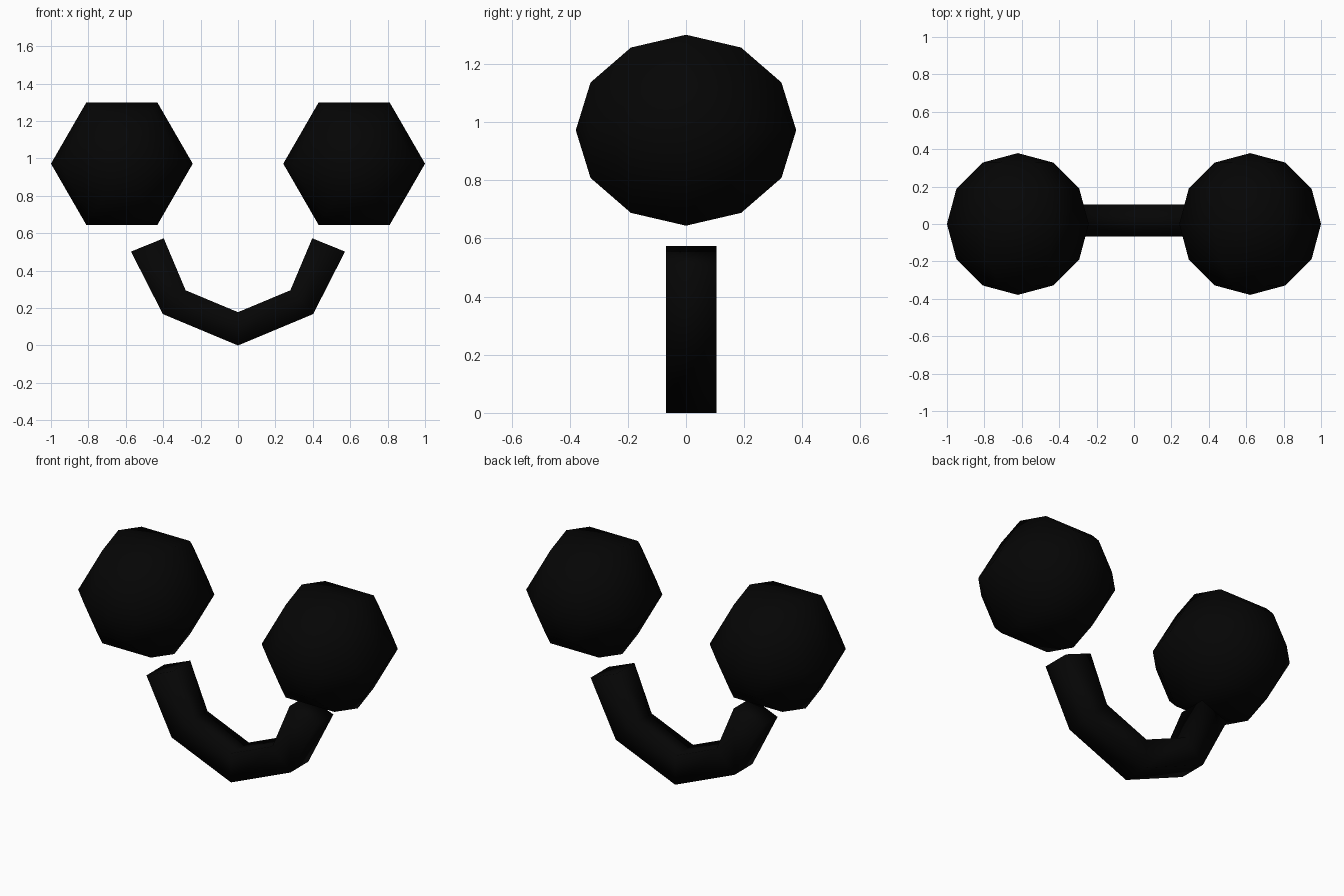
import bpy
import bmesh
from math import radians
from mathutils import Matrix

cube = bpy.data.objects.get("Cube")
if cube:
    bpy.data.objects.remove(cube, do_unlink=True)

black = bpy.data.materials.new("near_black")
black.use_nodes = True
colour = (0.0015, 0.0015, 0.0015, 1)
black.diffuse_color = colour
black.node_tree.nodes["Principled BSDF"].inputs["Base Color"].default_value = colour


def add_object(name, bm):
    """Turn a bmesh into a smooth-shaded black object."""
    bmesh.ops.recalc_face_normals(bm, faces=bm.faces[:])
    for face in bm.faces:
        face.smooth = True
    mesh = bpy.data.meshes.new(name)
    bm.to_mesh(mesh)
    bm.free()
    mesh.materials.append(black)
    obj = bpy.data.objects.new(name, mesh)
    bpy.context.collection.objects.link(obj)


# Eyes: six-sided balls, poles to front and back, corners to the sides
for name, side in (("left_eye", 1), ("right_eye", -1)):
    bm = bmesh.new()
    bmesh.ops.create_uvsphere(bm, u_segments=6, v_segments=6, radius=0.379)
    bm.transform(Matrix.Translation((side * 0.621, 0, 0.972))
                 @ Matrix.Rotation(radians(90), 4, "X")
                 @ Matrix.Rotation(radians(90), 4, "Z"))
    add_object(name, bm)

# Smile: square bar bent through four straight pieces
half = [  # inner x, inner z, outer x, outer z
    (0, 0.178, 0, 0),
    (0.28, 0.295, 0.402, 0.168),
    (0.397, 0.573, 0.572, 0.502),
]
sections = [(-a, b, -c, d) for a, b, c, d in half[:0:-1]] + half
front, back = -0.068, 0.105
bm = bmesh.new()
rings = []
for ix, iz, ox, oz in sections:
    corners = ((ix, front, iz), (ix, back, iz), (ox, back, oz), (ox, front, oz))
    rings.append([bm.verts.new(c) for c in corners])
for a, b in zip(rings, rings[1:]):
    for i in range(4):
        j = (i + 1) % 4
        bm.faces.new((a[i], a[j], b[j], b[i]))
# End caps
bm.faces.new(rings[0])
bm.faces.new(rings[-1])
add_object("smile", bm)
